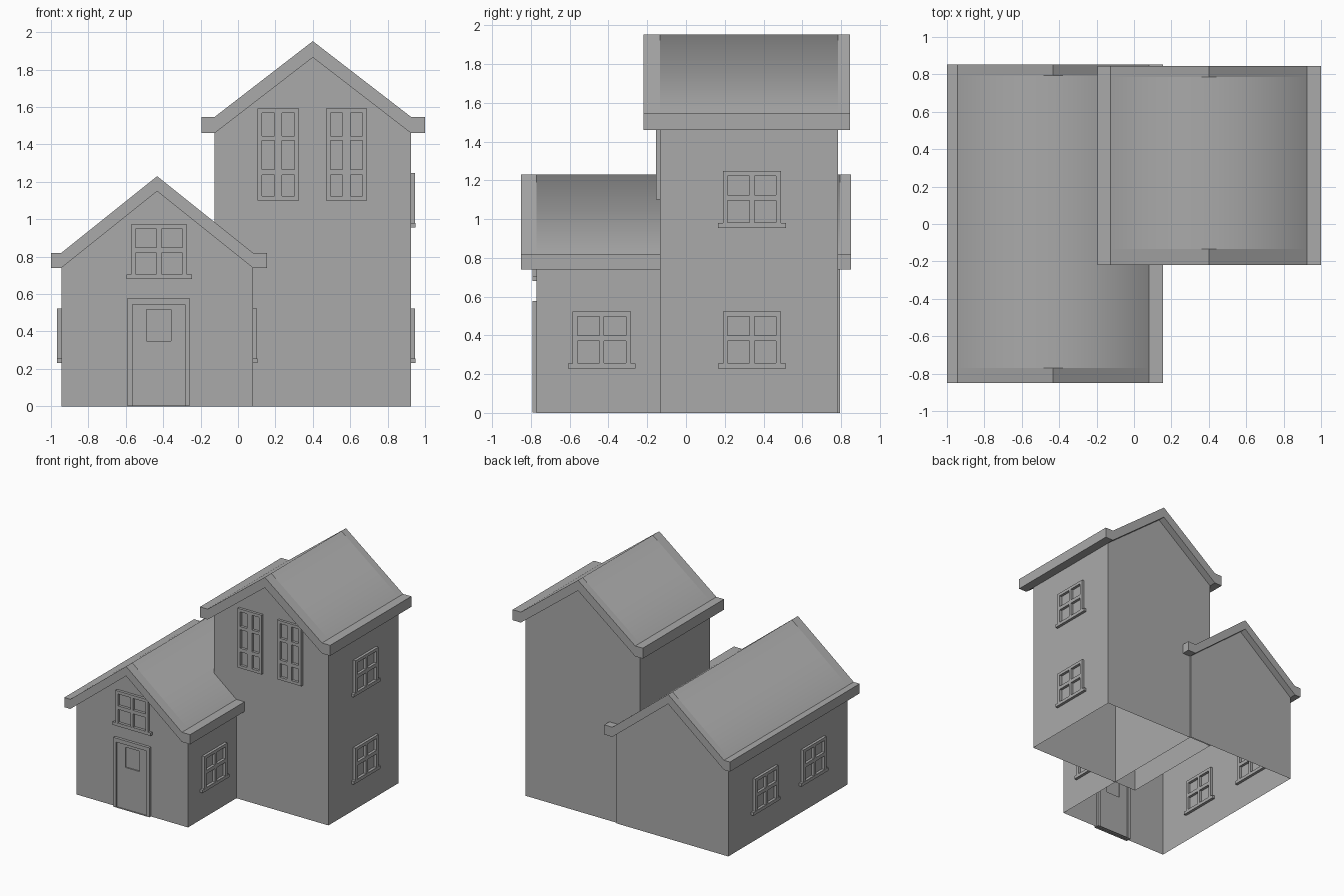
import bpy, bmesh, math

cube = bpy.data.objects.get("Cube")
if cube:
    bpy.data.objects.remove(cube)

GREY = (0.4, 0.4, 0.4, 1)
mat = bpy.data.materials.new("plain grey")
mat.use_nodes = True
mat.diffuse_color = GREY
mat.node_tree.nodes["Principled BSDF"].inputs["Base Color"].default_value = GREY


def finish(name, bm, loc=(0, 0, 0), turn=0):
    """Turn a bmesh into a named grey object."""
    mesh = bpy.data.meshes.new(name)
    bm.to_mesh(mesh)
    bm.free()
    mesh.materials.append(mat)
    ob = bpy.data.objects.new(name, mesh)
    ob.location = loc
    ob.rotation_euler.z = math.radians(turn)
    bpy.context.collection.objects.link(ob)
    return ob


def walls(name, x0, x1, y0, y1, eave, apex):
    """Gabled wall shell, open at the bottom and under the roof."""
    bm = bmesh.new()
    mid = (x0 + x1) / 2
    profile = [(x0, 0), (x1, 0), (x1, eave), (mid, apex), (x0, eave)]
    front = [bm.verts.new((x, y0, z)) for x, z in profile]
    back = [bm.verts.new((x, y1, z)) for x, z in profile]
    bm.faces.new(front)
    bm.faces.new(back[::-1])
    for i, j in ((1, 2), (4, 0)):
        bm.faces.new((front[i], back[i], back[j], front[j]))
    return finish(name, bm)


def roof(name, x0, x1, left, right, stations, eave, apex, thick):
    """Gable roof slab with flat eaves, softly shaded between the gables."""
    bm = bmesh.new()
    mid = (x0 + x1) / 2
    lower = [(left, eave), (x0, eave), (mid, apex), (x1, eave), (right, eave)]
    profile = lower + [(x, z + thick) for x, z in reversed(lower)]
    rings = [[bm.verts.new((x, y, z)) for x, z in profile] for y in stations]
    n = len(profile)
    for s in range(len(rings) - 1):
        a, b = rings[s], rings[s + 1]
        for i in range(n):
            j = (i + 1) % n
            face = bm.faces.new((a[i], b[i], b[j], a[j]))
            face.smooth = s == 1 and i in (6, 7)
    # end caps, one quad per profile segment
    for ring in (rings[0], rings[-1]):
        for i in range(4):
            bm.faces.new((ring[i], ring[i + 1], ring[n - 2 - i], ring[n - 1 - i]))
    bmesh.ops.recalc_face_normals(bm, faces=bm.faces)
    return finish(name, bm)


def lattice(name, us, vs, loc, turn, depth):
    """Plate with a grid of openings; every odd cell is a hole."""
    bm = bmesh.new()
    grid = [[bm.verts.new((u, 0, v)) for u in us] for v in vs]
    for r in range(len(vs) - 1):
        for c in range(len(us) - 1):
            if not (r % 2 and c % 2):
                bm.faces.new((grid[r][c], grid[r][c + 1],
                              grid[r + 1][c + 1], grid[r + 1][c]))
    ob = finish(name, bm, loc, turn)
    mod = ob.modifiers.new("thickness", "SOLIDIFY")
    mod.thickness = depth
    mod.offset = 0
    return ob


def box(name, size, loc, turn=0):
    bm = bmesh.new()
    bmesh.ops.create_cube(bm, size=1)
    bmesh.ops.scale(bm, vec=size, verts=bm.verts)
    return finish(name, bm, loc, turn)


def window(name, x, y, z, turn):
    """Four-pane window with a sill; z is the bottom of the sill."""
    lattice(name + "_frame", (-.15, -.125, -.0125, .0125, .125, .15),
            (0, .003, .115, .145, .243, .268), (x, y, z + .025), turn, .044)
    box(name + "_sill", (.35, .046, .025), (x, y, z + .0125), turn)


# Two overlapping houses
walls("low_house_walls", -.945, .08, -.77, .795, .74, 1.15)
roof("low_house_roof", -.945, .08, -1, .155, (-.85, -.77, .795, .852), .74, 1.15, .08)
walls("tall_house_walls", -.125, .925, -.135, .785, 1.46, 1.865)
roof("tall_house_roof", -.125, .925, -.195, 1, (-.22, -.135, .785, .845), 1.46, 1.865, .087)

# Four-pane windows
window("gable_window", -.422, -.77, .68, 0)
window("low_left_window", .08, -.435, .23, 90)
window("tall_lower_window", .925, .34, .23, 90)
window("tall_upper_window", .925, .34, .955, 90)
window("low_right_front_window", -.945, -.31, .23, -90)
window("low_right_back_window", -.945, .32, .23, -90)

# Tall six-pane windows
for side, x in (("right", .215), ("left", .58)):
    lattice(f"tall_{side}_front_window", (-.11, -.086, -.021, .021, .086, .11),
            (0, .023, .136, .166, .32, .346, .468, .492),
            (x, -.135, 1.1), 0, .042)

# Door: surround, then a thinner panel with a small opening
lattice("door_surround", (-.166, -.14, .14, .166), (.002, .004, .545, .578),
        (-.424, -.77, 0), 0, .046)
lattice("door_panel", (-.14, -.065, .067, .14), (.004, .35, .518, .545),
        (-.424, -.77, 0), 0, .02)
